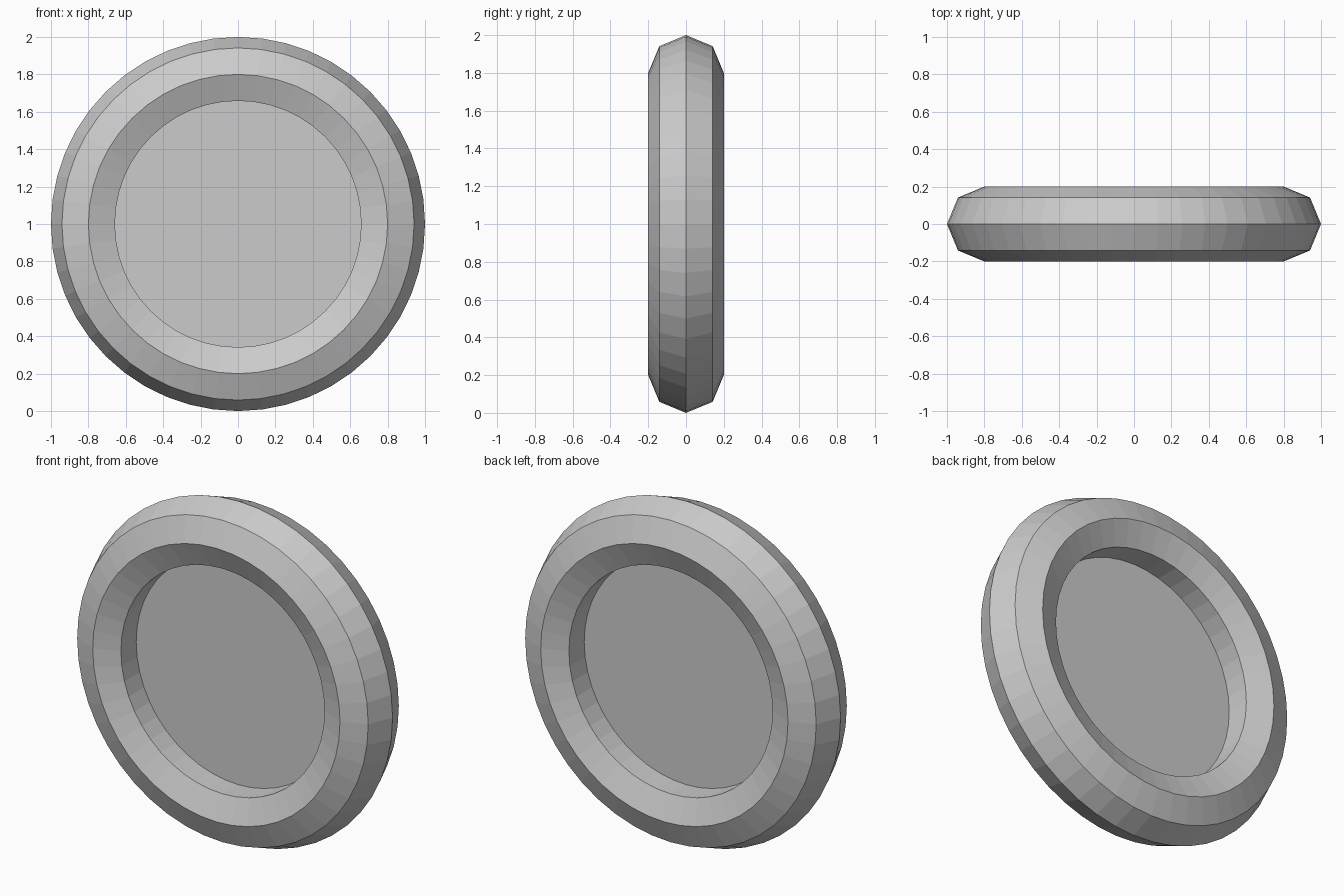
import bpy, bmesh
from math import cos, sin, pi, radians
from mathutils import Matrix, Vector

if "Cube" in bpy.data.objects:
    bpy.data.objects.remove(bpy.data.objects["Cube"])

SEGMENTS = 48
RING_R, TUBE_R = 0.8, 0.2
INNER_R = RING_R - TUBE_R * cos(pi / 4)


def add_object(name, bm):
    bmesh.ops.recalc_face_normals(bm, faces=bm.faces)
    mesh = bpy.data.meshes.new(name)
    bm.to_mesh(mesh)
    bm.free()
    obj = bpy.data.objects.new(name, mesh)
    obj.location.z = 1
    bpy.context.collection.objects.link(obj)
    return obj


# Rim: octagonal tube section with its innermost corner flattened to a straight wall
bm = bmesh.new()
angles = [radians(-135 + 45 * i) for i in range(7)]
profile = [bm.verts.new((RING_R + TUBE_R * cos(a), TUBE_R * sin(a), 0)) for a in angles]
profile.append(bm.verts.new((INNER_R, 0, 0)))
edges = [bm.edges.new((profile[i], profile[(i + 1) % 8])) for i in range(8)]
bmesh.ops.spin(bm, geom=profile + edges, cent=(0, 0, 0), axis=(0, 1, 0),
               angle=2 * pi, steps=SEGMENTS, use_merge=True)
bmesh.ops.remove_doubles(bm, verts=bm.verts, dist=1e-5)
add_object("rim", bm)

# Centre panel: thin flat disc filling the opening at mid depth
bm = bmesh.new()
bmesh.ops.create_circle(bm, cap_ends=True, segments=SEGMENTS, radius=INNER_R,
                        matrix=Matrix.Rotation(pi / 2, 4, 'X') @ Matrix.Rotation(pi / 2, 4, 'Z'))
add_object("centre_panel", bm)
